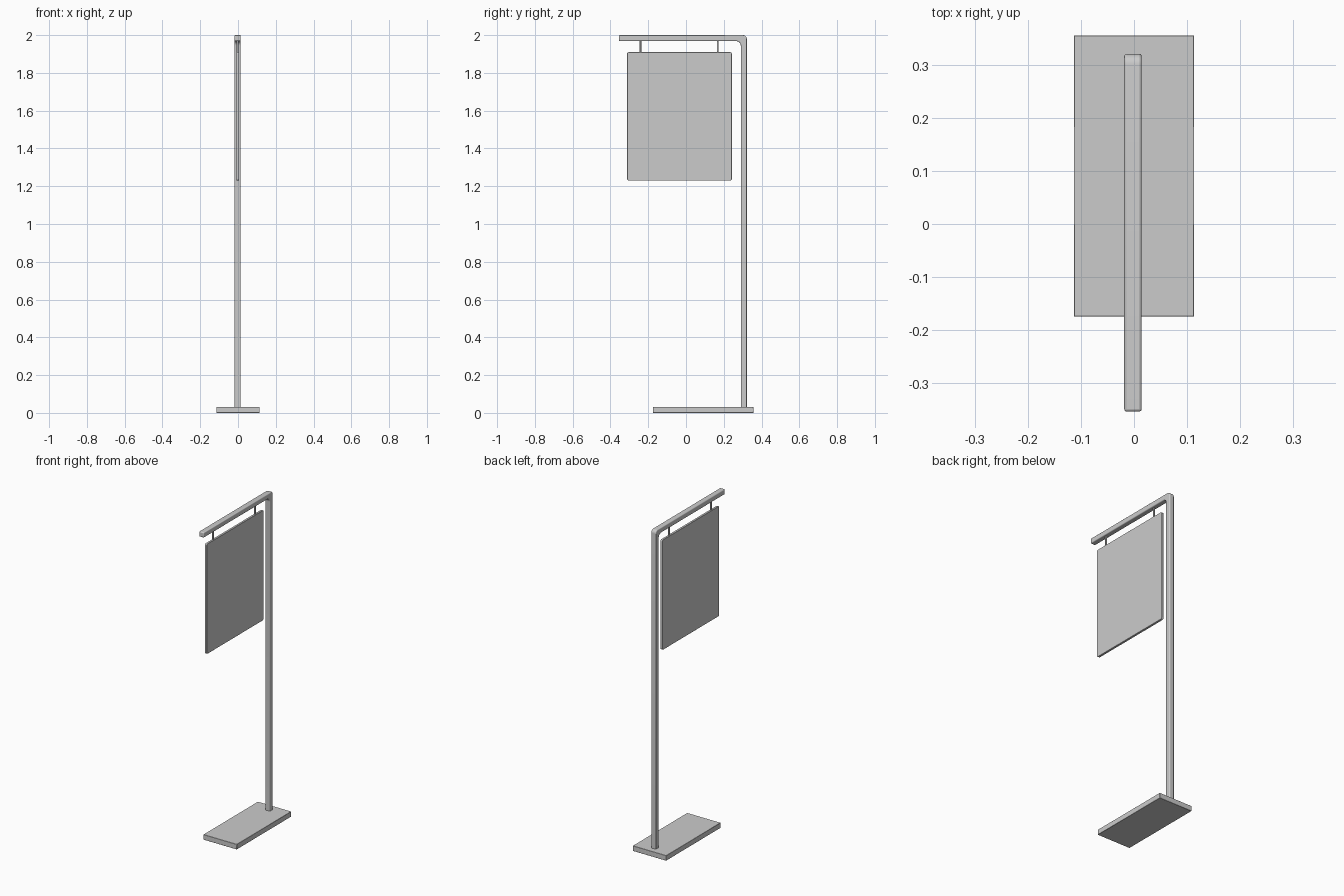
import bpy, bmesh, math

if "Cube" in bpy.data.objects:
    bpy.data.objects.remove(bpy.data.objects["Cube"])

CX = -0.002  # centre of post, arm and panel in x


def fillet(points, steps=6):
    """Round each (y, z, radius) corner of a right-angled outline."""
    out = []
    n = len(points)
    for i, (y, z, r) in enumerate(points):
        if r == 0:
            out.append((y, z))
            continue
        (py, pz, _), (ny, nz, _) = points[i - 1], points[(i + 1) % n]
        lp, ln = math.hypot(py - y, pz - z), math.hypot(ny - y, nz - z)
        a = ((py - y) / lp * r, (pz - z) / lp * r)
        b = ((ny - y) / ln * r, (nz - z) / ln * r)
        for k in range(steps + 1):
            t = math.pi / 2 * k / steps
            s, c = 1 - math.sin(t), 1 - math.cos(t)
            out.append((y + a[0] * s + b[0] * c, z + a[1] * s + b[1] * c))
    return out


def finish(name, bm, bevel=0.0, segments=3):
    bmesh.ops.recalc_face_normals(bm, faces=bm.faces)
    mesh = bpy.data.meshes.new(name)
    bm.to_mesh(mesh)
    bm.free()
    ob = bpy.data.objects.new(name, mesh)
    bpy.context.collection.objects.link(ob)
    if bevel:
        m = ob.modifiers.new("edge_bevel", 'BEVEL')
        m.width, m.segments = bevel, segments
        m.limit_method, m.angle_limit = 'ANGLE', math.radians(40)
    bpy.ops.object.select_all(action='DESELECT')
    ob.select_set(True)
    bpy.context.view_layer.objects.active = ob
    bpy.ops.object.shade_smooth_by_angle(angle=math.radians(35))
    return ob


def plate(name, outline, x0, x1, bevel=0.0, segments=3):
    """Extrude a y-z outline along x."""
    bm = bmesh.new()
    face = bm.faces.new([bm.verts.new((x0, y, z)) for y, z in fillet(outline)])
    new = bmesh.ops.extrude_face_region(bm, geom=[face])["geom"]
    bmesh.ops.translate(bm, vec=(x1 - x0, 0, 0),
                        verts=[v for v in new if isinstance(v, bmesh.types.BMVert)])
    return finish(name, bm, bevel, segments)


# Flat rectangular foot
plate("base", [(-0.175, 0, 0), (0.357, 0, 0), (0.357, 0.032, 0), (-0.175, 0.032, 0)],
      -0.114, 0.114, 0.001, 1)

# Post and arm as one bent bar with rounded edges
plate("post_and_arm",
      [(0.29, 0.02, 0), (0.322, 0.02, 0), (0.322, 2.0, 0.02),
       (-0.355, 2.0, 0), (-0.355, 1.968, 0), (0.29, 1.968, 0.024)],
      CX - 0.0165, CX + 0.0165, 0.005)

# Hanging sign panel with small rounded corners
plate("sign_panel",
      [(-0.312, 1.23, 0.01), (0.243, 1.23, 0.01), (0.243, 1.91, 0.01), (-0.312, 1.91, 0.01)],
      CX - 0.007, CX + 0.007, 0.001, 1)

# Two round hanger rods between arm and panel
for label, y in (("front", -0.241), ("back", 0.168)):
    bm = bmesh.new()
    bmesh.ops.create_cone(bm, cap_ends=True, segments=16, radius1=0.005, radius2=0.005, depth=0.07)
    bmesh.ops.translate(bm, verts=bm.verts, vec=(CX, y, 1.94))
    finish(label + "_hanger", bm)
